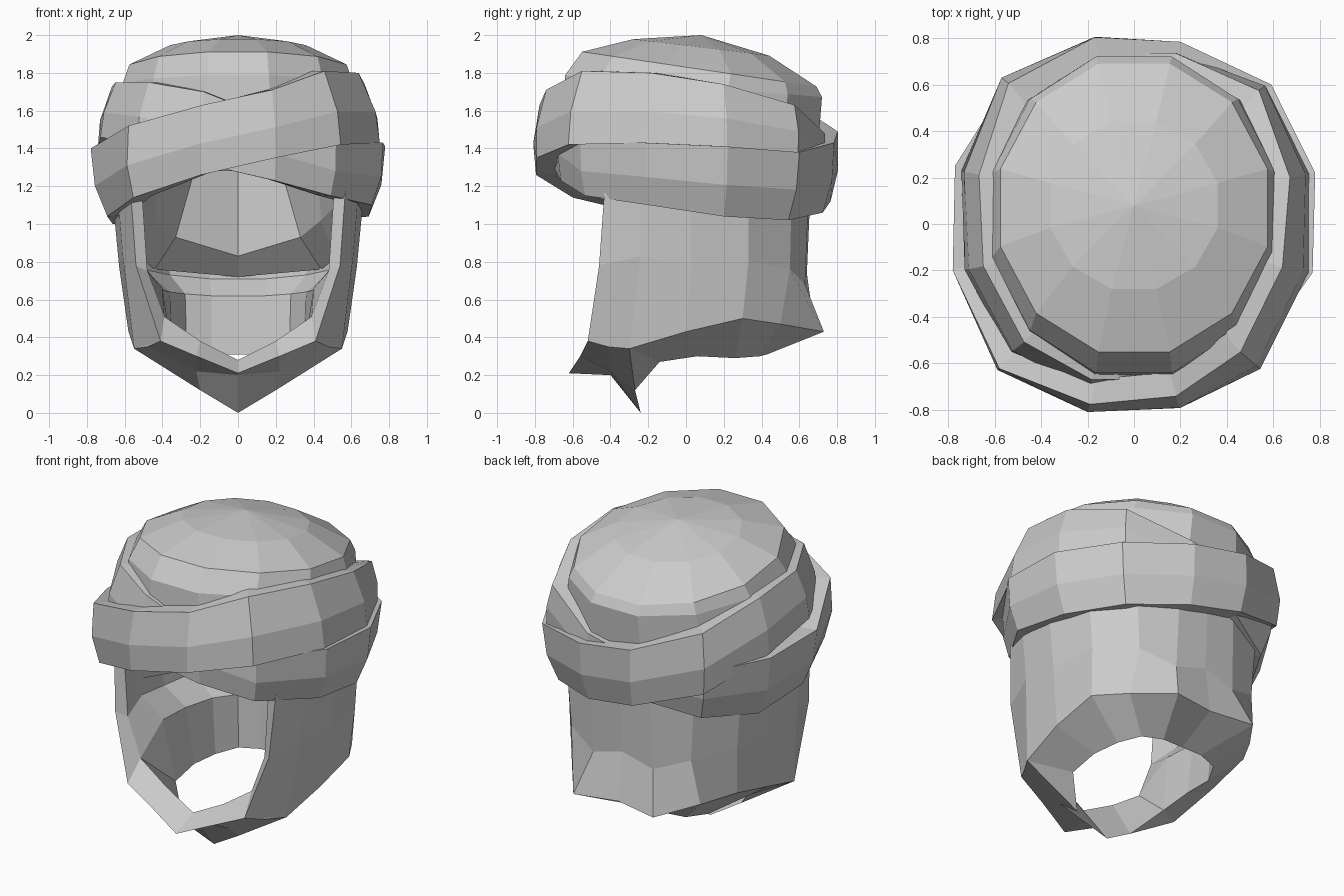
import bpy, bmesh, math


def finish(name, verts, faces):
    me = bpy.data.meshes.new(name)
    me.from_pydata(verts, [], faces)
    bm = bmesh.new()
    bm.from_mesh(me)
    bmesh.ops.remove_doubles(bm, verts=bm.verts, dist=0.002)
    bmesh.ops.dissolve_degenerate(bm, edges=bm.edges, dist=0.001)
    bmesh.ops.recalc_face_normals(bm, faces=bm.faces)
    bm.to_mesh(me)
    bm.free()
    ob = bpy.data.objects.new(name, me)
    bpy.context.collection.objects.link(ob)
    return ob


def loft(name, rings, closed=False):
    """Skin a list of equal-length closed rings."""
    n = len(rings[0])
    verts = [v for r in rings for v in r]
    faces = []
    m = len(rings)
    for i in range(m if closed else m - 1):
        a, b = i * n, ((i + 1) % m) * n
        faces += [(a + k, a + (k + 1) % n, b + (k + 1) % n, b + k) for k in range(n)]
    return finish(name, verts, faces)


def strips(name, pairs, tris=()):
    """Quad strips between pairs of polylines, mirrored across x."""
    verts, faces = [], []
    for s in (1, -1):
        def add(pts):
            i = len(verts)
            verts.extend((s * p[0], p[1], p[2]) for p in pts)
            faces.append(tuple(range(i, i + len(pts))))
        for A, B in pairs:
            for k in range(len(A) - 1):
                add((A[k], A[k + 1], B[k + 1], B[k]))
        for t in tris:
            add(t)
    return finish(name, verts, faces)


# Crown: twelve-sided dome, leaning back, with hollow inside
ANG = [math.radians(-75 + 30 * k) for k in range(12)]


def oval(rx, ry, cy, z, tilt):
    return [(rx * math.cos(a) / 0.966, cy + ry * math.sin(a) / 0.966,
             z + tilt * math.sin(a)) for a in ANG]


loft("crown", [oval(0.001, 0.001, 0.08, 2.0, 0),
               oval(0.36, 0.36, 0.08, 1.935, -0.045),
               oval(0.575, 0.62, 0.07, 1.82, -0.095),
               oval(0.61, 0.68, 0.04, 1.73, -0.06),
               oval(0.66, 0.68, 0.02, 1.45, -0.03),
               oval(0.62, 0.60, 0.02, 1.28, 0),
               oval(0.56, 0.54, 0.02, 1.3, 0),
               oval(0.46, 0.46, 0.04, 1.68, 0),
               oval(0.001, 0.001, 0.07, 1.88, 0)])


# Two tilted wraps crossing each other; columns are x, y, top z, bottom z
def wrap(name, cols):
    def ring(t, inset):
        out = []
        for x, y, hi, lo in cols:
            z = lo + (hi - lo) * t
            d = z - 1.38
            f = 1 - (0.16 * (d / 0.42) ** 2 if d > 0 else 0.11 * (d / 0.35) ** 2)
            fy = 1 - (1 - f) * 0.75
            out.append((x * f * inset, y * fy * inset, z))
        return out
    loft(name, [ring(1, 0.86), ring(1, 1), ring(0.45, 1.0), ring(0, 0.99),
                ring(0.02, 0.82)], closed=True)


wrap("front_wrap", [
    (.20, -.80, 1.71, 1.35), (.55, -.63, 1.81, 1.42), (.76, -.21, 1.80, 1.43),
    (.76, .22, 1.74, 1.41), (.57, .60, 1.63, 1.38), (.18, .74, 1.48, 1.20),
    (-.18, .74, 1.40, 1.14), (-.55, .60, 1.37, 1.05), (-.77, .25, 1.39, 1.0),
    (-.78, -.20, 1.40, 1.04), (-.59, -.63, 1.52, 1.14), (-.20, -.81, 1.63, 1.26)])
wrap("rear_wrap", [
    (.20, -.68, 1.55, 1.23), (.52, -.56, 1.44, 1.15), (.77, -.21, 1.43, 1.10),
    (.78, .22, 1.41, 1.04), (.59, .60, 1.38, 1.02), (.20, .785, 1.43, 1.06),
    (-.17, .81, 1.49, 1.12), (-.57, .63, 1.62, 1.24), (-.75, .23, 1.73, 1.40),
    (-.74, -.20, 1.75, 1.46), (-.54, -.56, 1.75, 1.42), (-.20, -.72, 1.70, 1.32)])

# Hood: outer wall rows from the face edge round to the back seam
top = [(.57, -.43, 1.2), (.64, -.24, 1.2), (.67, .03, 1.2), (.62, .33, 1.2),
       (.45, .56, 1.2), (.20, .65, 1.2), (0, .66, 1.2)]
mid = [(.54, -.46, .78), (.61, -.24, .83), (.63, .03, .78), (.59, .33, .80),
       (.42, .55, .76), (.21, .63, .68), (0, .64, .74)]
ridge = [(.41, -.52, .38), (.55, -.30, .34), (.58, 0, .43), (.57, .30, .5),
         (.45, .50, .47), (.28, .73, .43), (0, .68, .44)]
# Inner lip of the neck opening, pinched neck and lining above it
lip = [(.34, -.14, .27), (.35, .06, .30), (.34, .26, .29), (.27, .39, .30),
       (.14, .43, .31), (0, .43, .31)]
neck = [(.40, -.18, .66), (.40, .05, .65), (.36, .26, .64), (.28, .40, .63),
        (.14, .44, .62), (0, .45, .62)]
in_mid = [(.52, -.22, .8), (.54, .03, .76), (.50, .28, .76), (.36, .48, .73),
          (.15, .56, .71), (0, .57, .71)]
in_top = [(p[0] * .9, p[1] * .9, 1.3) for p in top[1:]]
# Face edge running down to the chin: outer, inner, crease and chin point
edge_out = [top[0], mid[0], ridge[0], (.22, -.56, .30), (0, -.62, .21)]
edge_in = [(.51, -.42, 1.2), (.48, -.42, .75), (.39, -.42, .51),
           (.2, -.43, .38), (0, -.45, .28)]
crease = [(.48, -.41, .35), (.22, -.40, .22), (0, -.40, .20)]
chin = [ridge[1], (.2, -.27, .12), (0, -.24, 0)]

strips("hood", [
    (top, mid), (mid, ridge),
    (ridge[1:], lip),
    (lip, neck), (neck, in_mid), (in_mid, in_top),
    (edge_out, edge_in),
    (edge_out[2:], crease), (crease, chin),
    (edge_in[2:], [lip[0]] + chin[1:]),
    (edge_in[:3], [in_top[0], in_mid[0], neck[0]]),
], tris=[(ridge[1], lip[0], chin[1]), (ridge[0], ridge[1], crease[0]),
         (edge_in[2], neck[0], lip[0])])

# Padded lining behind the face opening
pad_low = [(.53, -.30, .92), (.52, .10, .82), (.44, .38, .76), (0, .57, .72)]
pad_edge = [(.52, -.35, 1.1), (.44, .05, 1.02), (.33, .30, .93), (0, .42, .83)]
pad_top = [(.52, -.35, 1.3), (.42, .05, 1.32), (.22, .36, 1.32), (0, .46, 1.32)]
strips("head_lining", [(pad_low, pad_edge), (pad_edge, pad_top)])
